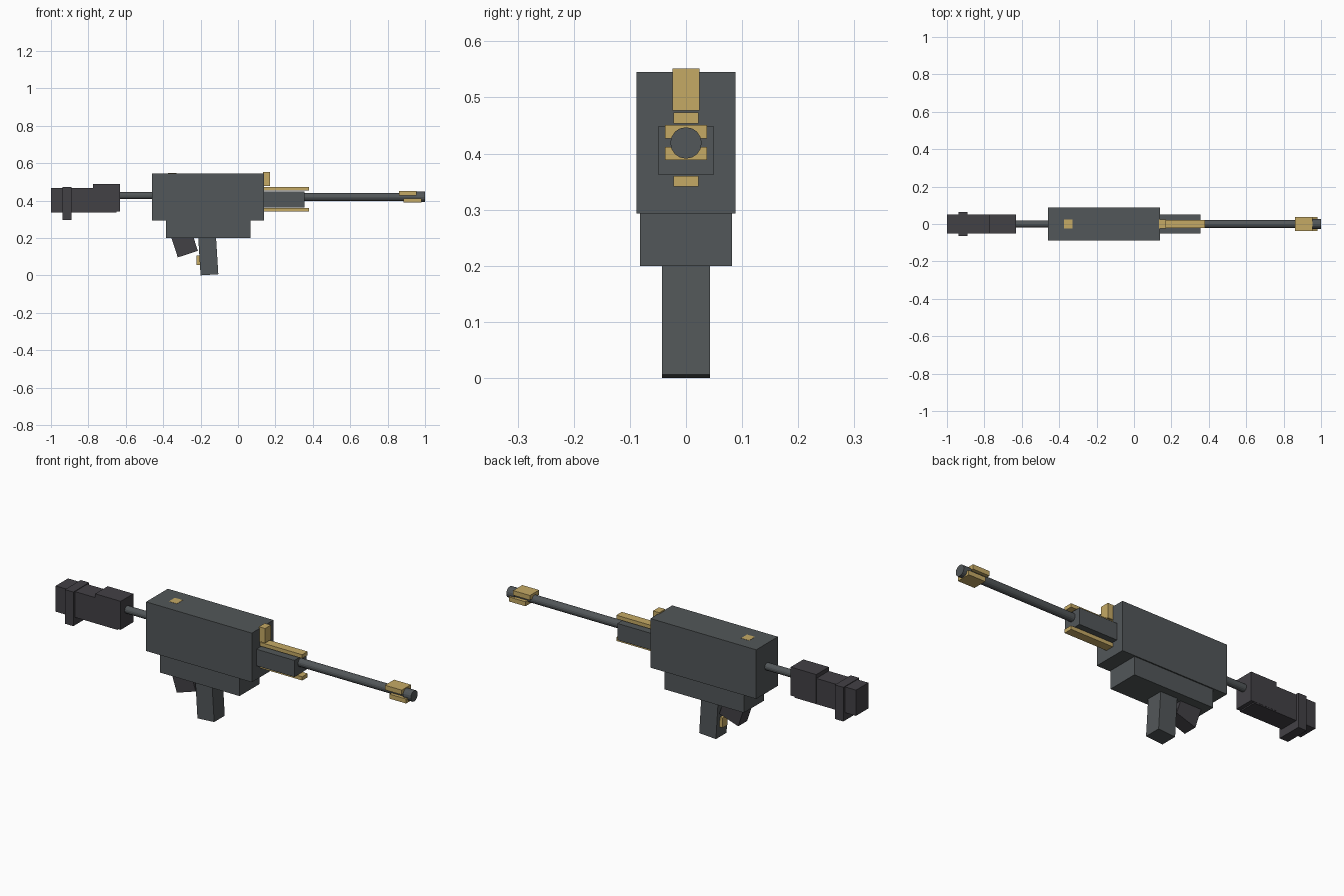
import bpy, math
from mathutils import Vector, Matrix

if "Cube" in bpy.data.objects:
    bpy.data.objects.remove(bpy.data.objects["Cube"])


def material(name, rgb):
    m = bpy.data.materials.new(name)
    m.diffuse_color = (*rgb, 1)
    m.use_nodes = True
    m.node_tree.nodes["Principled BSDF"].inputs["Base Color"].default_value = m.diffuse_color
    return m


STEEL = material("slate_steel", (0.085, 0.095, 0.10))
STOCK = material("dark_polymer", (0.055, 0.052, 0.06))
BRASS = material("brass", (0.56, 0.40, 0.13))


def box(name, x, z, half_y, mat):
    """Box from x and z ranges, symmetric about y = 0."""
    bpy.ops.mesh.primitive_cube_add(size=1)
    o = bpy.context.object
    o.name = name
    size = Vector((x[1] - x[0], 2 * half_y, z[1] - z[0]))
    mid = Vector(((x[0] + x[1]) / 2, 0, (z[0] + z[1]) / 2))
    o.data.transform(Matrix.Translation(mid) @ Matrix.Diagonal((*size, 1)))
    o.data.materials.append(mat)
    return o


def tilted_box(name, corner, width, height, half_y, degrees, mat):
    """Box leaning back from its lower rear corner (x, z)."""
    o = box(name, (0, width), (0, height), half_y, mat)
    o.data.transform(Matrix.Translation((corner[0], 0, corner[1]))
                     @ Matrix.Rotation(math.radians(-degrees), 4, 'Y'))
    return o


def rod(name, x, z, radius, mat, sides=16):
    """Cylinder lying along x."""
    bpy.ops.mesh.primitive_cylinder_add(vertices=sides, radius=radius, depth=x[1] - x[0])
    o = bpy.context.object
    o.name = name
    o.data.transform(Matrix.Translation(((x[0] + x[1]) / 2, 0, z))
                     @ Matrix.Rotation(math.pi / 2, 4, 'Y'))
    o.data.materials.append(mat)
    return o


# Receiver
box("receiver", (-0.46, 0.14), (0.293, 0.545), 0.088, STEEL)
box("lower_receiver", (-0.386, 0.066), (0.20, 0.295), 0.082, STEEL)

# Stock
box("stock", (-1.0, -0.65), (0.336, 0.468), 0.05, STOCK)
box("cheek_rest", (-0.775, -0.63), (0.342, 0.488), 0.051, STOCK)
box("stock_band", (-0.938, -0.89), (0.296, 0.471), 0.064, STOCK)
rod("stock_tube", (-0.66, -0.45), 0.427, 0.019, STEEL)

# Magazine, rear grip and trigger
tilted_box("magazine", (-0.20, 0.0), 0.095, 0.24, 0.043, 3.6, STEEL)
tilted_box("rear_grip", (-0.322, 0.096), 0.113, 0.18, 0.036, 18, STOCK)
box("trigger", (-0.222, -0.19), (0.055, 0.105), 0.02, BRASS)

# Handguard with brass rails
box("handguard", (0.13, 0.355), (0.363, 0.448), 0.05, STEEL)
for name, z in (("upper_rail", (0.454, 0.473)), ("lower_rail", (0.341, 0.36))):
    box(name, (0.13, 0.38), z, 0.022, BRASS)

# Barrel and muzzle
rod("barrel", (0.34, 0.98), 0.419, 0.021, STEEL)
rod("muzzle", (0.955, 1.0), 0.419, 0.028, STEEL)
box("muzzle_brake_top", (0.86, 0.955), (0.427, 0.451), 0.037, BRASS)
box("muzzle_brake_bottom", (0.885, 0.98), (0.389, 0.412), 0.037, BRASS)

# Sights
box("front_sight", (0.135, 0.17), (0.477, 0.552), 0.024, BRASS)
box("rear_sight", (-0.375, -0.33), (0.48, 0.546), 0.024, BRASS)
